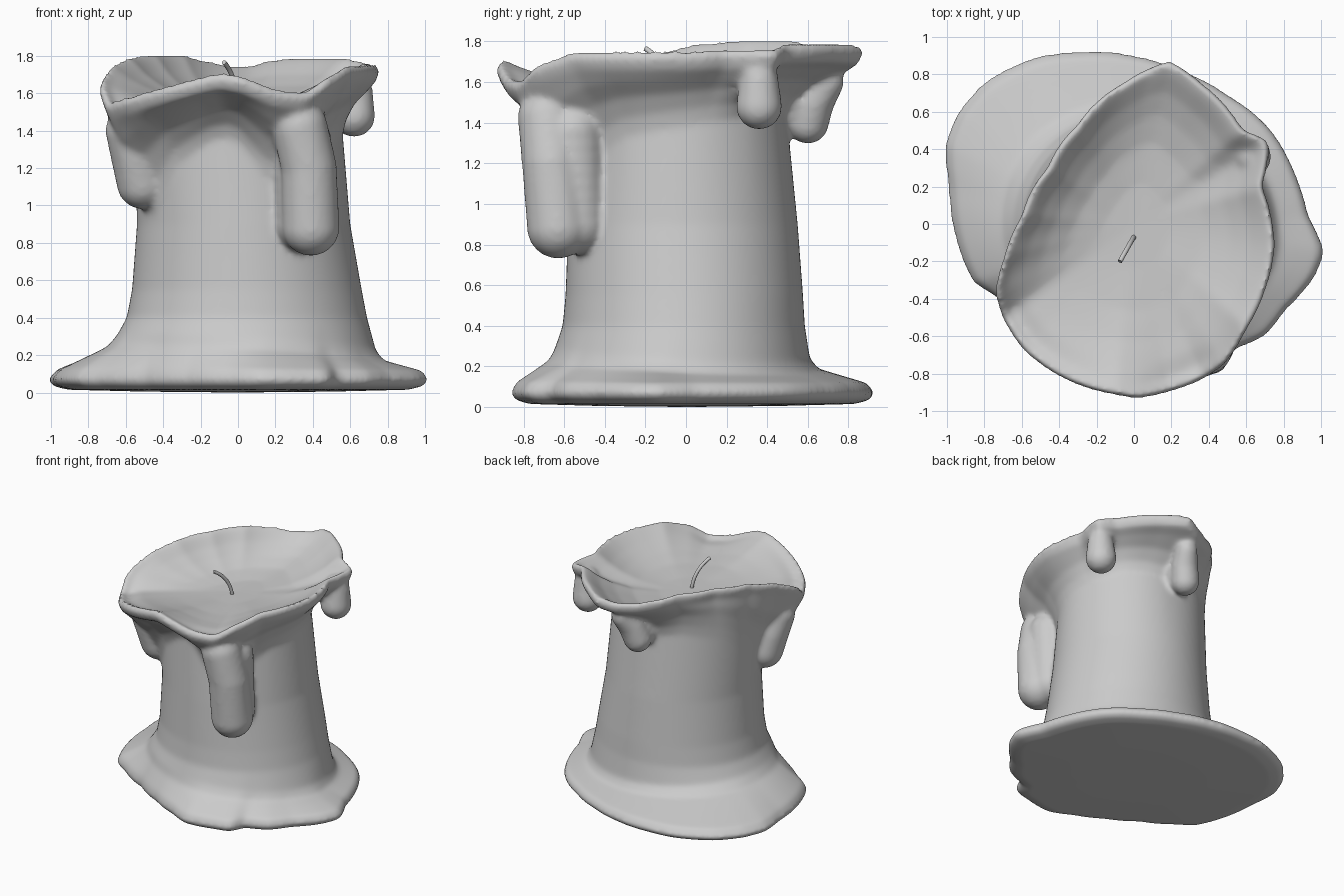
import bpy, bmesh, math
from mathutils import Vector

if "Cube" in bpy.data.objects:
    bpy.data.objects.remove(bpy.data.objects["Cube"])

# Top rim (x, y, z) and puddle outline (x, y), counter-clockwise
RIM = [(.75, -.12, 1.75), (.74, 0, 1.75), (.68, .2, 1.76), (.71, .32, 1.76), (.72, .44, 1.76),
       (.58, .5, 1.79), (.36, .75, 1.79), (.19, .87, 1.78), (.08, .83, 1.75), (-.06, .75, 1.75),
       (-.3, .53, 1.81), (-.46, .3, 1.81), (-.6, .04, 1.79), (-.69, -.17, 1.74), (-.74, -.37, 1.65),
       (-.7, -.5, 1.55), (-.59, -.67, 1.58), (-.38, -.82, 1.64), (-.1, -.91, 1.71), (.02, -.93, 1.69),
       (.2, -.89, 1.62), (.36, -.83, 1.6), (.48, -.75, 1.68), (.6, -.56, 1.75), (.7, -.35, 1.75)]
BASE = [(.93, .05), (.87, .25), (.71, .53), (.5, .69), (.25, .82), (0, .9), (-.3, .92), (-.5, .9),
        (-.8, .76), (-.94, .6), (-1.01, .43), (-.99, .2), (-.96, -.05), (-.86, -.31), (-.75, -.38),
        (-.5, -.53), (-.27, -.67), (-.05, -.78), (.12, -.86), (.36, -.82), (.48, -.79), (.53, -.67),
        (.7, -.6), (.81, -.46), (.97, -.28), (1.02, -.15)]
# Shaft: z, x min, x max, y min, y max
BODY = [(.2, -.64, .74, -.65, .6), (.3, -.62, .71, -.62, .59), (.5, -.57, .67, -.595, .58),
        (.9, -.54, .6, -.58, .55), (1.3, -.55, .56, -.56, .5), (1.9, -.55, .56, -.56, .5)]
# How far down the overhang reaches: angle in degrees, depth
DEPTH = [(0, .37), (30, .34), (60, .33), (90, .35), (120, .37), (150, .42), (170, .52), (190, .68),
         (205, .72), (220, .55), (235, .38), (255, .33), (270, .36), (285, .48), (298, .6),
         (312, .52), (330, .42), (360, .37)]


def lookup(table, key):
    for a, b in zip(table, table[1:]):
        if a[0] <= key <= b[0]:
            t = (key - a[0]) / (b[0] - a[0] + 1e-9)
            return [p + (q - p) * t for p, q in zip(a[1:], b[1:])]
    return list(table[-1][1:])


def polar(points):
    rows = sorted((math.degrees(math.atan2(p[1], p[0])) % 360, math.hypot(p[0], p[1]), *p[2:])
                  for p in points)
    first, last = rows[0], rows[-1]
    return [(last[0] - 360, *last[1:])] + rows + [(first[0] + 360, *first[1:])]


RIM_P, BASE_P = polar(RIM), polar(BASE)


def shaft(deg, z):
    x0, x1, y0, y1 = lookup(BODY, max(.2, z))
    a = math.radians(deg)
    return Vector(((x0 + x1) / 2 + (x1 - x0) / 2 * math.cos(a),
                   (y0 + y1) / 2 + (y1 - y0) / 2 * math.sin(a), 0))


def section(deg):
    """Candle profile at one angle, from the underside to the melted pool."""
    a = math.radians(deg)
    d = Vector((math.cos(a), math.sin(a), 0))
    base = d * lookup(BASE_P, deg)[0]
    r, top = lookup(RIM_P, deg)
    rim, depth = d * r, lookup(DEPTH, deg)[0]
    lean = .5 + .5 * math.cos(a - math.radians(215))
    out = [(base * f, z) for f, z in ((.5, .005), (.9, .015), (.98, .035), (1.005, .07))]
    for f, z, extra in ((.1, .115, .01), (.5, .14, .06), (.8, .16, .095), (.95, .215, .1)):
        out.append((base.lerp(shaft(deg, .25), f), z + extra * lean))
    out += [(shaft(deg, z), z) for z in (.4, .55, .75, .9)]
    for f, k in ((0, 1), (.1, .78), (.35, .54), (.7, .36)):
        z = top - depth * k
        out.append((shaft(deg, z).lerp(rim, f), z))
    out += [(rim * .98, top - .09), (rim * 1.008, top - .035), (rim * .985, top + .006),
            (rim * .92, top - .025)]
    floor = 1.555
    for f, k in ((.82, .62), (.68, .36), (.5, .14), (.25, .02)):
        out.append((rim * f, floor + (top - floor) * k))
    return [Vector((p.x, p.y, z)) for p, z in out]


# Wax body: profile lofted around the axis
bm = bmesh.new()
N = 144
cols = [[bm.verts.new(p) for p in section(i * 360 / N)] for i in range(N)]
under, pool = bm.verts.new((0, 0, 0)), bm.verts.new((0, 0, 1.555))
for i in range(N):
    a, b = cols[i], cols[(i + 1) % N]
    for j in range(len(a) - 1):
        bm.faces.new((a[j], b[j], b[j + 1], a[j + 1]))
    bm.faces.new((under, b[0], a[0]))
    bm.faces.new((pool, a[-1], b[-1]))


def drip(path, steps=7):
    """Chain of overlapping balls along (x, y, z, radius) points."""
    for a, b in zip(path, path[1:]):
        for s in range(steps + 1):
            p = Vector(a).lerp(Vector(b), s / steps)
            ball = bmesh.ops.create_uvsphere(bm, u_segments=20, v_segments=12, radius=p.w)
            bmesh.ops.translate(bm, verts=ball["verts"], vec=p.xyz)


# Wax runs: long front, left, right and back
drip([(.39, -.63, .885, .155), (.38, -.66, 1.2, .15), (.33, -.68, 1.42, .15)])
drip([(.35, -.54, .9, .15), (.35, -.56, 1.35, .15)])
drip([(-.51, -.27, 1.12, .14), (-.54, -.3, 1.26, .14), (-.59, -.34, 1.4, .12)])
drip([(.62, .36, 1.48, .115), (.625, .36, 1.62, .095)])
drip([(.01, .6, 1.4, .105), (.04, .63, 1.5, .1), (.08, .7, 1.6, .08)])
drip([(.01, .5, 1.43, .1), (.03, .53, 1.5, .1)])

mesh = bpy.data.meshes.new("candle_wax")
bm.to_mesh(mesh)
bm.free()
wax = bpy.data.objects.new("candle_wax", mesh)
bpy.context.collection.objects.link(wax)
# Fuse the runs with the body and soften
remesh = wax.modifiers.new("fuse", 'REMESH')
remesh.mode = 'VOXEL'
remesh.voxel_size = .015
remesh.use_smooth_shade = True
soft = wax.modifiers.new("soften", 'SMOOTH')
soft.factor, soft.iterations = .5, 14

# Wick
curve = bpy.data.curves.new("wick", 'CURVE')
curve.dimensions = '3D'
curve.bevel_depth, curve.bevel_resolution, curve.use_fill_caps = .013, 3, True
line = curve.splines.new('NURBS')
pts = [(0, -.07, 1.53), (-.005, -.075, 1.62), (-.025, -.11, 1.71), (-.075, -.2, 1.765)]
line.points.add(len(pts) - 1)
for p, co in zip(line.points, pts):
    p.co = (*co, 1)
line.use_endpoint_u = True
wick = bpy.data.objects.new("wick", curve)
bpy.context.collection.objects.link(wick)
